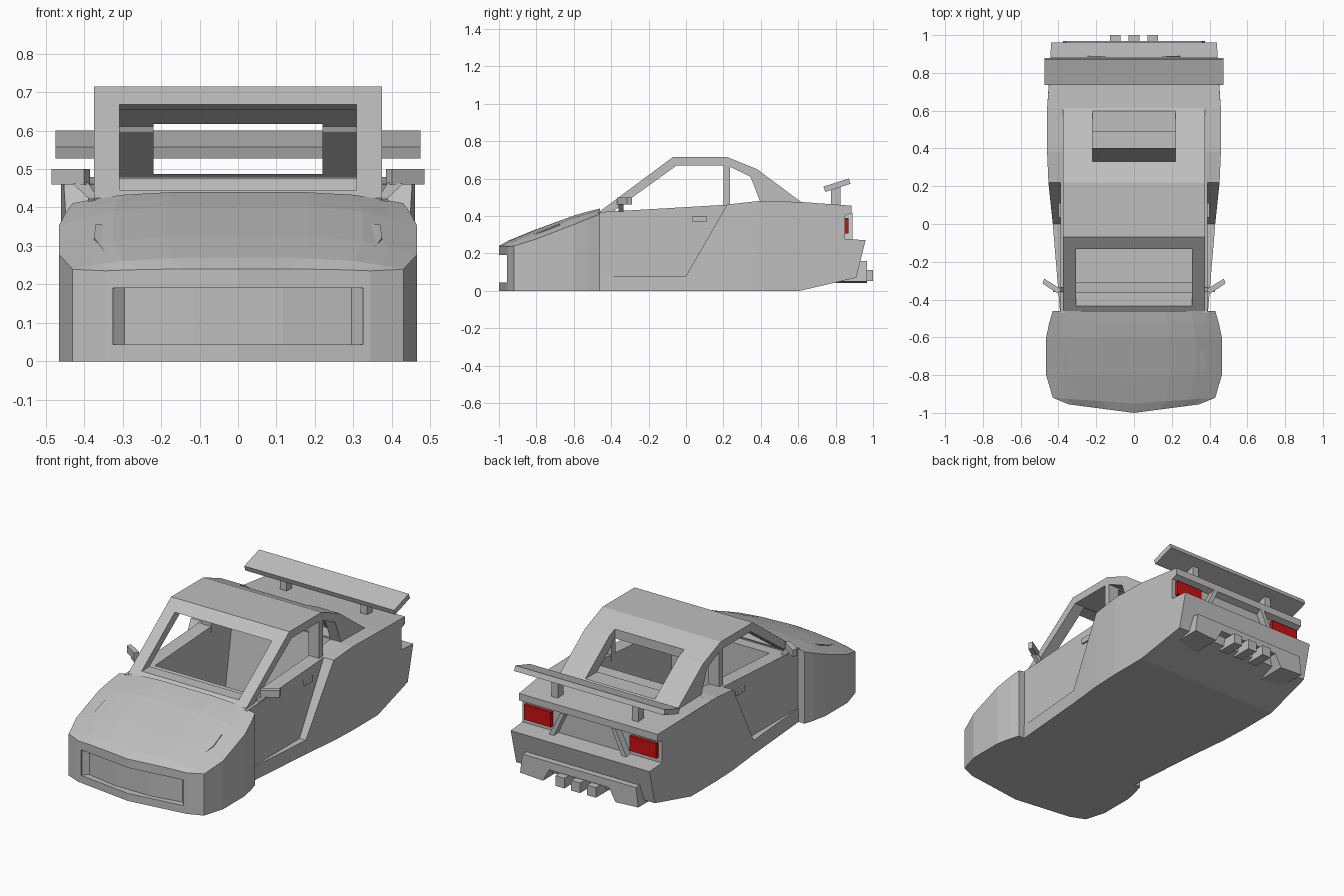
import bpy, bmesh

if "Cube" in bpy.data.objects:
    bpy.data.objects.remove(bpy.data.objects["Cube"])


def material(name, colour):
    m = bpy.data.materials.new(name)
    m.diffuse_color = (*colour, 1)
    m.use_nodes = True
    m.node_tree.nodes["Principled BSDF"].inputs["Base Color"].default_value = m.diffuse_color
    return m


GREY = material("body grey", (0.52, 0.52, 0.52))
RED = material("tail light red", (0.6, 0.005, 0.005))


def finish(name, bm, mat=GREY):
    bmesh.ops.recalc_face_normals(bm, faces=bm.faces)
    me = bpy.data.meshes.new(name)
    bm.to_mesh(me)
    bm.free()
    me.materials.append(mat)
    ob = bpy.data.objects.new(name, me)
    bpy.context.collection.objects.link(ob)
    return ob


def prism(name, pts, axis, a, b, mat=GREY):
    """Extrude a 2D outline along an axis from a to b."""
    place = {'x': lambda p, t: (t, p[0], p[1]),
             'y': lambda p, t: (p[0], t, p[1]),
             'z': lambda p, t: (p[0], p[1], t)}[axis]
    bm = bmesh.new()
    lo = [bm.verts.new(place(p, a)) for p in pts]
    hi = [bm.verts.new(place(p, b)) for p in pts]
    bm.faces.new(lo)
    bm.faces.new(hi[::-1])
    n = len(pts)
    for i in range(n):
        j = (i + 1) % n
        bm.faces.new((lo[i], lo[j], hi[j], hi[i]))
    return finish(name, bm, mat)


def box(name, x0, x1, y0, y1, z0, z1, mat=GREY):
    return prism(name, [(x0, y0), (x1, y0), (x1, y1), (x0, y1)], 'z', z0, z1, mat)


def cut(ob, *cutters):
    """Subtract cutters, bake the result and remove the cutters."""
    for c in cutters:
        mod = ob.modifiers.new("cut", 'BOOLEAN')
        mod.object, mod.operation, mod.solver = c, 'DIFFERENCE', 'EXACT'
    bpy.context.view_layer.update()
    dg = bpy.context.evaluated_depsgraph_get()
    me = bpy.data.meshes.new_from_object(ob.evaluated_get(dg))
    ob.modifiers.clear()
    ob.data = me
    for c in cutters:
        bpy.data.objects.remove(c)


def both(pts, s):
    return [(s * x, y) for x, y in pts]


# Front body: grid over the bonnet and wings, bowed at the nose
rows = [(-0.46, 0.43, 0.44, 0.0, 0.6), (-0.52, 0.448, 0.425, 0.0, 0.8), (-0.60, 0.465, 0.402, 0.0, 1.0),
        (-0.80, 0.465, 0.325, 0.01, 1.0), (-0.92, 0.43, 0.268, 0.03, 0.6),
        (-0.955, 0.345, 0.24, 0.045, 0.1)]
half = [(0.4, 0.0), (0.7, 0.012), (0.86, 0.03), (1.0, 0.048)]
cols = [(-u, d) for u, d in half[::-1]] + [(0, 0)] + half
bm = bmesh.new()
top, bot = [], []
for y, w, z, bow, k in rows:
    xy = [(u * w, y - bow * (1 - abs(u))) for u, d in cols]
    top.append([bm.verts.new((*p, z - d * k)) for p, (u, d) in zip(xy, cols)])
    bot.append([bm.verts.new((*p, 0)) for p in xy])
for i in range(len(rows) - 1):
    for j in range(len(cols) - 1):
        for g in (top, bot):
            bm.faces.new((g[i][j], g[i][j + 1], g[i + 1][j + 1], g[i + 1][j]))
    for j in (0, -1):
        bm.faces.new((top[i][j], top[i + 1][j], bot[i + 1][j], bot[i][j]))
for i in (0, -1):
    for j in range(len(cols) - 1):
        bm.faces.new((top[i][j], top[i][j + 1], bot[i][j + 1], bot[i][j]))
front = finish("front_body", bm)

# Grille recess with a flat centre and angled sides
cut(front, prism("grille_cutter", [(-0.325, -1.1), (0.325, -1.1), (0.325, -0.95), (0.295, -0.925),
                                   (0.117, -0.958), (-0.117, -0.958), (-0.295, -0.925), (-0.325, -0.95)],
                 'z', 0.043, 0.19))

# Middle body with open cockpit tub
middle = prism("middle_body", [(-0.47, 0), (0.45, 0), (0.45, 0.475), (0.38, 0.478),
                               (0.22, 0.46), (-0.47, 0.42)], 'x', -0.39, 0.39)
cut(middle, prism("tub_cutter", [(-0.31, 0.7), (-0.31, 0.06), (0.33, 0.06),
                                 (0.40, 0.47), (0.40, 0.7)], 'x', -0.31, 0.31))

# Rear body: side profile whose width follows the plan outline
rear = prism("rear_body", [(0.41, 0), (0.61, 0), (0.91, 0.07), (0.96, 0.27), (0.85, 0.278), (0.85, 0.40),
                           (0.885, 0.415), (0.885, 0.455), (0.61, 0.475), (0.41, 0.479)], 'x', -1, 1)
for v in rear.data.vertices:
    y = v.co.y
    v.co.x *= 0.46 if y < 0.62 else 0.46 - 0.02 * min(1, (y - 0.61) / 0.27)

# Cabin shell: roof, pillars and window openings
cabin = prism("cabin", [(-0.46, 0.40), (-0.46, 0.425), (-0.07, 0.715), (0.22, 0.715),
                        (0.38, 0.65), (0.615, 0.475), (0.615, 0.44)], 'x', -0.375, 0.375)
cut(cabin,
    prism("inside_cutter", [(-0.6, 0.445), (-0.35, 0.445), (-0.33, 0.36), (0.45, 0.36), (0.50, 0.48),
                            (0.345, 0.60), (0.21, 0.668), (-0.6, 0.668)], 'x', -0.308, 0.308),
    box("rear_window_cutter", -0.22, 0.22, 0.33, 0.598, 0.487, 0.9),
    prism("side_window_cutter", [(-0.38, 0.39), (-0.38, 0.432), (-0.05, 0.67), (0.2, 0.67),
                                 (0.2, 0.39)], 'x', -0.6, 0.6),
    prism("quarter_window_cutter", [(0.235, 0.39), (0.235, 0.663), (0.345, 0.61), (0.395, 0.48),
                                    (0.395, 0.39)], 'x', -0.6, 0.6))

for s, side in ((-1, "left"), (1, "right")):
    # Sill rising diagonally into the flared rear quarter
    bm = bmesh.new()
    rings = []
    for y, w, z in ((-0.46, 0.392, 0.08), (0, 0.43, 0.08), (0.22, 0.453, 0.461),
                    (0.38, 0.46, 0.479), (0.42, 0.46, 0.479)):
        rings.append([bm.verts.new((s * x, y, h)) for x, h in ((0.33, 0), (w, 0), (w, z), (0.33, z))])
    for a, b in zip(rings, rings[1:]):
        for i in range(4):
            j = (i + 1) % 4
            bm.faces.new((a[i], a[j], b[j], b[i]))
    bm.faces.new(rings[0])
    bm.faces.new(rings[-1])
    finish(side + "_sill_and_quarter", bm)

    # Headlight plate following the bonnet slope
    lamp = prism(side + "_headlight", both([(0.315, -0.67), (0.37, -0.675), (0.375, -0.76),
                                            (0.34, -0.872), (0.255, -0.875)], s), 'z', -0.03, 0)
    for v in lamp.data.vertices:
        v.co.z += 0.358 + (v.co.y + 0.67) * 0.4

    # Door handle
    box(side + "_door_handle", min(s * 0.38, s * 0.40), max(s * 0.38, s * 0.40), 0.035, 0.11, 0.37, 0.4)

    # Wing mirror and stalk
    prism(side + "_mirror", both([(0.385, -0.345), (0.40, -0.37), (0.485, -0.315), (0.475, -0.29)], s),
          'z', 0.46, 0.5)
    prism(side + "_mirror_stalk", both([(0.365, 0.425), (0.385, 0.42), (0.43, 0.462), (0.39, 0.465)], s),
          'y', -0.36, -0.335)

    # Tail light, tail rib and spoiler post
    box(side + "_tail_light", min(s * 0.25, s * 0.42), max(s * 0.25, s * 0.42), 0.845, 0.87, 0.305, 0.39, RED)
    prism(side + "_tail_rib", both([(0.15, 0.415), (0.175, 0.415), (0.245, 0.275), (0.215, 0.275)], s),
          'y', 0.845, 0.89)
    prism(side + "_spoiler_post", [(0.775, 0.455), (0.825, 0.455), (0.825, 0.575), (0.775, 0.555)],
          'x', s * 0.235, s * 0.275)

# Spoiler wing
prism("spoiler_wing", [(0.745, 0.528), (0.88, 0.572), (0.87, 0.6), (0.735, 0.557)], 'x', -0.475, 0.475)

# Rear diffuser and three square exhausts
prism("diffuser", [(-0.36, 0.16), (0.36, 0.16), (0.375, 0.05), (0.23, 0.042), (0.19, 0.115),
                   (-0.19, 0.115), (-0.23, 0.042), (-0.375, 0.05)], 'y', 0.8, 0.968)
for x in (-0.1, 0, 0.1):
    box("exhaust", x - 0.028, x + 0.028, 0.88, 1.0, 0.052, 0.11)
